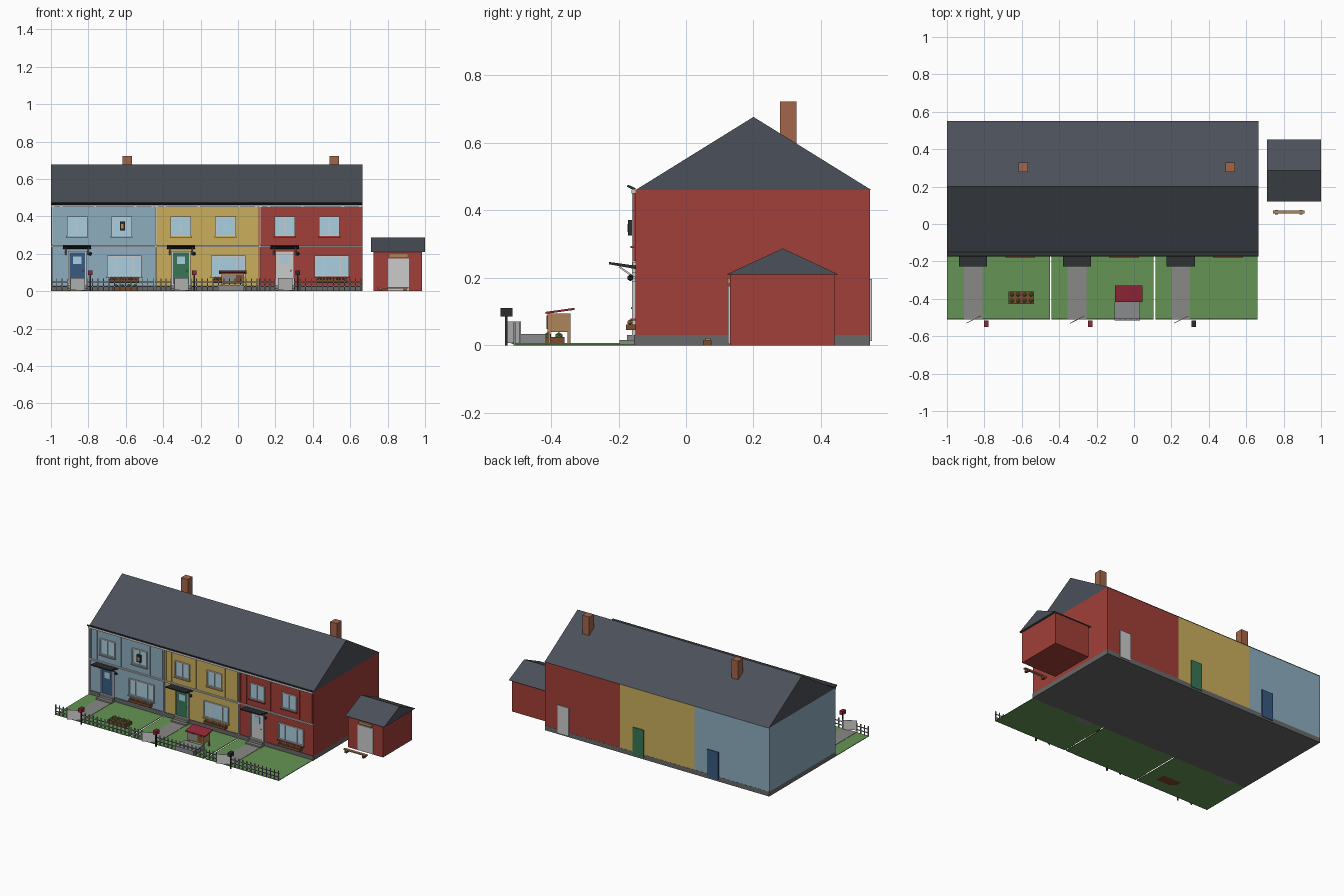
import bpy, bmesh, math

if "Cube" in bpy.data.objects:
    bpy.data.objects.remove(bpy.data.objects["Cube"])

MATS = {}
COL = {
    "blue": (0.27, 0.42, 0.52), "yellow": (0.60, 0.43, 0.11), "red": (0.36, 0.05, 0.04),
    "slate": (0.07, 0.08, 0.10), "dark": (0.025, 0.027, 0.03), "white": (0.75, 0.75, 0.72),
    "stone": (0.14, 0.14, 0.14), "grass": (0.13, 0.30, 0.09), "path": (0.25, 0.25, 0.24),
    "glass": (0.40, 0.62, 0.74), "navy": (0.04, 0.10, 0.22), "green": (0.04, 0.18, 0.09),
    "brick": (0.36, 0.13, 0.07), "wood": (0.42, 0.24, 0.10), "brown": (0.20, 0.07, 0.03),
    "leaf": (0.09, 0.25, 0.05), "pink": (0.6, 0.15, 0.25), "crimson": (0.30, 0.02, 0.04),
    "metal": (0.25, 0.26, 0.27), "orange": (0.6, 0.25, 0.05),
}


def finish(bm, name, col):
    me = bpy.data.meshes.new(name)
    bm.normal_update()
    bm.to_mesh(me)
    bm.free()
    ob = bpy.data.objects.new(name, me)
    bpy.context.collection.objects.link(ob)
    if col not in MATS:
        MATS[col] = bpy.data.materials.new(col)
        MATS[col].diffuse_color = (*COL[col], 1)
    me.materials.append(MATS[col])
    return ob


def box(name, x0, x1, y0, y1, z0, z1, col, rot=(0, 0, 0)):
    bm = bmesh.new()
    bmesh.ops.create_cube(bm, size=1)
    bmesh.ops.scale(bm, vec=(x1 - x0, y1 - y0, z1 - z0), verts=bm.verts)
    ob = finish(bm, name, col)
    ob.location = ((x0 + x1) / 2, (y0 + y1) / 2, (z0 + z1) / 2)
    ob.rotation_euler = rot
    return ob


def prism(name, x0, x1, profile, col):
    """Extrude a (y, z) profile along x."""
    bm = bmesh.new()
    f = bm.faces.new([bm.verts.new((x0, y, z)) for y, z in profile])
    ext = bmesh.ops.extrude_face_region(bm, geom=[f])
    bmesh.ops.translate(bm, vec=(x1 - x0, 0, 0),
                        verts=[v for v in ext["geom"] if isinstance(v, bmesh.types.BMVert)])
    bmesh.ops.recalc_face_normals(bm, faces=bm.faces)
    return finish(bm, name, col)


def ball(name, x, y, z, r, col):
    bm = bmesh.new()
    bmesh.ops.create_icosphere(bm, subdivisions=1, radius=r)
    ob = finish(bm, name, col)
    ob.location = (x, y, z)


def frame(name, x0, x1, z0, z1, t, y0, y1, col):
    box(name + "_left", x0, x0 + t, y0, y1, z0, z1, col)
    box(name + "_right", x1 - t, x1, y0, y1, z0, z1, col)
    box(name + "_top", x0 + t, x1 - t, y0, y1, z1 - t, z1, col)
    box(name + "_bottom", x0 + t, x1 - t, y0, y1, z0, z0 + t, col)


F, B = -0.15, 0.545      # front and back wall planes


def window(name, cx, w, z0, z1, bars, wall):
    x0, x1 = cx - w / 2, cx + w / 2
    frame(name + "_frame", x0, x1, z0, z1, 0.006, F - 0.01, F, "white")
    box(name + "_glass", x0 + 0.006, x1 - 0.006, F - 0.004, F, z0 + 0.006, z1 - 0.006, "glass")
    for b in bars:
        box(name + "_bar", cx + b - 0.003, cx + b + 0.003, F - 0.008, F, z0 + 0.006, z1 - 0.006, "white")
    box(name + "_sill", x0 - 0.004, x1 + 0.004, F - 0.015, F, z0 - 0.007, z0, wall)


def house(i, wall, door, post_box):
    x0 = -1 + 0.555 * i
    x1, d, w = x0 + 0.555, x0 + 0.14, x0 + 0.378
    # walls, corner strips and trims
    box(wall + "_wall", x0, x1, F, B, 0.03, 0.46, wall)
    for sx in (x0 + 0.012, x0 + 0.055, x0 + 0.235, x1 - 0.105, x1 - 0.012):
        box(wall + "_wall_strip", sx - 0.006, sx + 0.006, F - 0.005, F, 0.25, 0.45, wall)
    box("downpipe", x0 + 0.002, x0 + 0.009, F - 0.01, F, 0.03, 0.45, "white")
    box("band", x0, x1, F - 0.009, F, 0.236, 0.245, "white")
    # windows
    window("upper_window_left", d, 0.11, 0.295, 0.40, (0,), wall)
    window("upper_window_right", w, 0.11, 0.295, 0.40, (0,), wall)
    window("lower_window", w + 0.014, 0.185, 0.08, 0.19, (-0.045, 0.045), wall)
    # flower box
    c = w + 0.014
    box("flower_box", c - 0.08, c + 0.08, F - 0.028, F, 0.045, 0.062, "brown")
    for k in range(9):
        ball("flower", c - 0.068 + 0.017 * k, F - 0.016, 0.068, 0.009, ("leaf", "pink", "orange")[k % 3])
    # front door, canopy and steps
    frame("door_frame", d - 0.05, d + 0.05, 0.03, 0.215, 0.008, F - 0.01, F, "white")
    box("front_door", d - 0.042, d + 0.042, F - 0.006, F, 0.038, 0.207, door)
    box("door_glass", d - 0.022, d + 0.022, F - 0.008, F, 0.145, 0.187, "glass")
    ball("door_knob", d + 0.033, F - 0.009, 0.11, 0.004, "orange")
    prism("canopy", d - 0.075, d + 0.075, [(F, 0.226), (-0.228, 0.24), (-0.228, 0.247), (F, 0.236)], "dark")
    for s in (-1, 1):
        bx = d + s * 0.06
        prism("canopy_bracket", bx - 0.004, bx + 0.004,
              [(F, 0.195), (F, 0.202), (-0.195, 0.234), (-0.201, 0.232)], "white")
    ball("porch_lamp", d + 0.07, F - 0.015, 0.20, 0.01, "dark")
    box("lower_step", d - 0.055, d + 0.055, -0.197, F, 0, 0.015, "path")
    box("upper_step", d - 0.05, d + 0.05, -0.175, F, 0.015, 0.03, "path")
    # back door
    box("back_door", x0 + 0.375, x0 + 0.457, B, B + 0.006, 0.012, 0.197, door)
    # garden
    g0, g1 = x0 + (0.005 if i else 0), x1 - 0.005
    box("lawn", g0, g1, -0.51, F, 0, 0.004, "grass")
    box("path", d - 0.05, d + 0.05, -0.51, F, 0.001, 0.006, "path")
    # fence either side of the gate
    for a, b in ((g0, d - 0.05), (d + 0.05, g1)):
        for z in (0.022, 0.046):
            box("fence_rail", a, b, -0.509, -0.505, z, z + 0.005, "metal")
        n = max(2, round((b - a) / 0.03))
        for k in range(n + 1):
            px = a + 0.003 + (b - a - 0.006) * k / n
            box("fence_picket", px - 0.0025, px + 0.0025, -0.511, -0.506, 0, 0.068, "metal")
    # open gate
    box("gate", d - 0.041, d + 0.045, -0.513, -0.509, 0.006, 0.07, "white", (0, 0, math.radians(27)))
    # letter box on a post
    m = x0 + 0.21
    box("letter_post", m - 0.004, m + 0.004, -0.537, -0.529, 0, 0.087, "dark")
    box("letter_box", m - 0.012, m + 0.012, -0.55, -0.515, 0.086, 0.111, post_box)


house(0, "blue", "navy", "crimson")
house(1, "yellow", "green", "crimson")
house(2, "red", "white", "dark")

# plinth, roof, gutter
box("plinth", -1, 0.665, F - 0.004, B + 0.001, 0, 0.031, "stone")
prism("main_roof", -1, 0.665, [(F, 0.46), (B + 0.005, 0.46), (0.2, 0.677)], "slate")
box("gutter_board", -1, 0.665, F - 0.012, F, 0.45, 0.462, "white")
prism("eave", -1, 0.665, [(F, 0.458), (-0.175, 0.470), (-0.172, 0.476), (F, 0.466)], "dark")
for cx in (-0.592, 0.515):
    box("chimney", cx - 0.025, cx + 0.025, 0.278, 0.328, 0.58, 0.722, "brick")

# hanging lantern by the first house
box("lantern", -0.632, -0.604, -0.172, -0.158, 0.325, 0.372, "dark")
box("lantern_light", -0.625, -0.611, -0.174, -0.17, 0.336, 0.36, "orange")

# planting bed
box("planting_bed", -0.67, -0.535, -0.427, -0.36, 0, 0.024, "brown")
for i in range(4):
    for y in (-0.41, -0.377):
        ball("plant", -0.653 + 0.034 * i, y, 0.027, 0.012, "leaf")

# hutch
box("hutch_body", -0.088, 0.032, -0.41, -0.342, 0.04, 0.094, "wood")
box("hutch_mesh", -0.08, -0.02, -0.413, -0.41, 0.048, 0.088, "metal")
box("hutch_door", -0.012, 0.025, -0.413, -0.41, 0.048, 0.088, "brown")
prism("hutch_roof", -0.102, 0.046, [(-0.416, 0.093), (-0.33, 0.105), (-0.33, 0.111), (-0.416, 0.099)], "crimson")
for x in (-0.084, 0.028):
    for y in (-0.405, -0.347):
        box("hutch_leg", x - 0.004, x + 0.004, y - 0.004, y + 0.004, 0, 0.04, "wood")
# run in front of the hutch
box("hutch_run", -0.105, 0.033, -0.517, -0.415, 0.004, 0.034, "metal")

# shed
box("shed_wall", 0.725, 0.985, 0.13, 0.44, 0, 0.21, "red")
prism("shed_roof", 0.712, 1.0, [(0.12, 0.21), (0.452, 0.21), (0.287, 0.287)], "slate")
box("shed_door", 0.802, 0.915, 0.124, 0.13, 0.004, 0.175, "white")
box("shed_plank", 0.81, 0.905, 0.122, 0.13, 0.182, 0.2, "wood")

# low bench
box("bench_seat", 0.742, 0.912, 0.056, 0.073, 0.014, 0.022, "wood")
for x in (0.762, 0.892):
    box("bench_leg", x - 0.008, x + 0.008, 0.05, 0.076, 0, 0.014, "brown")

for m in bpy.data.materials:
    if m.users and not m.is_grease_pencil:
        m.use_nodes = True
        m.node_tree.nodes["Principled BSDF"].inputs["Base Color"].default_value = m.diffuse_color
